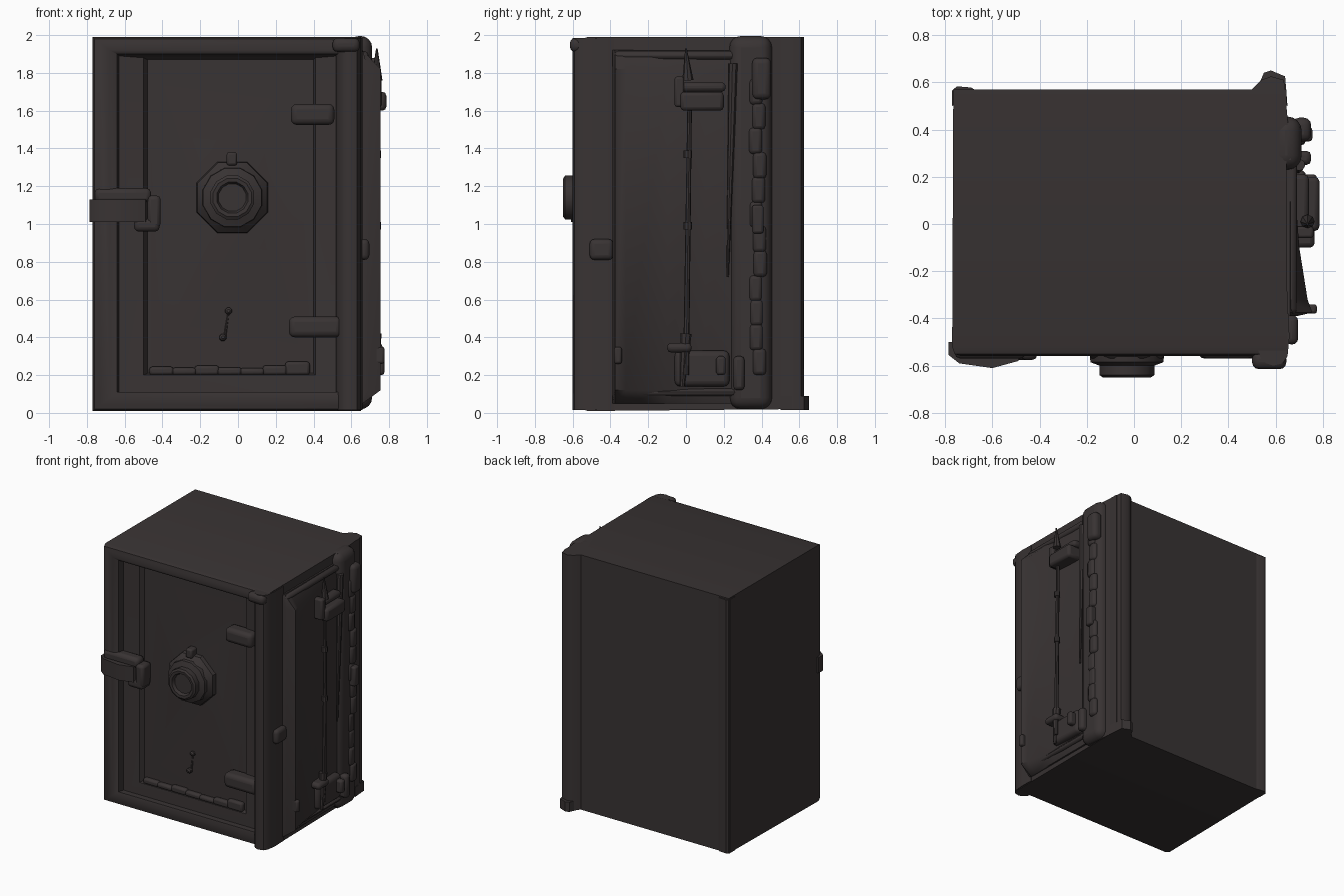
import bpy, bmesh, math, random
from mathutils import Vector

random.seed(4)
cube = bpy.data.objects.get("Cube")
if cube:
    bpy.data.objects.remove(cube, do_unlink=True)

# One dark iron colour
iron = bpy.data.materials.new("dark_iron")
iron.use_nodes = True
IRON_COLOUR = (0.040, 0.033, 0.033, 1)
iron.diffuse_color = IRON_COLOUR
shader = iron.node_tree.nodes["Principled BSDF"]
shader.inputs["Base Color"].default_value = IRON_COLOUR
shader.inputs["Roughness"].default_value = 0.7


def finish(name, bm, bevel=0.0, segments=2, angle=40):
    bmesh.ops.recalc_face_normals(bm, faces=bm.faces)
    mesh = bpy.data.meshes.new(name)
    bm.to_mesh(mesh)
    bm.free()
    obj = bpy.data.objects.new(name, mesh)
    bpy.context.collection.objects.link(obj)
    mesh.materials.append(iron)
    if bevel:
        mod = obj.modifiers.new("soft_edges", 'BEVEL')
        mod.width, mod.segments = bevel, segments
    bpy.ops.object.select_all(action='DESELECT')
    obj.select_set(True)
    bpy.context.view_layer.objects.active = obj
    bpy.ops.object.shade_smooth_by_angle(angle=math.radians(angle))
    return obj


def box(name, x, y, z, bevel=0.012, segments=2):
    bm = bmesh.new()
    bmesh.ops.create_cube(bm, size=1)
    for v in bm.verts:
        v.co = Vector([(r[0] + r[1]) / 2 + c * (r[1] - r[0]) for c, r in zip(v.co, (x, y, z))])
    return finish(name, bm, bevel, segments)


def loft(name, rings, angle=40):
    """Skin a list of equal point rings and cap both ends."""
    bm = bmesh.new()
    loops = [[bm.verts.new(p) for p in ring] for ring in rings]
    for a, b in zip(loops, loops[1:]):
        for i in range(len(a)):
            j = (i + 1) % len(a)
            bm.faces.new((a[i], a[j], b[j], b[i]))
    bm.faces.new(loops[0])
    bm.faces.new(loops[-1])
    return finish(name, bm, angle=angle)


def column(name, outline, z0, z1):
    return loft(name, [[(x, y, z) for x, y in outline] for z in (z0, z1)])


def turned(name, x, z, profile, sides):
    """Round part facing forwards, from (radius, y) pairs."""
    rings = [[(x + r * math.sin(math.tau * (i + 0.5) / sides), y,
               z + r * math.cos(math.tau * (i + 0.5) / sides)) for i in range(sides)]
             for r, y in profile]
    return loft(name, rings, angle=35)


def rod(name, start, end, r0, r1, sides=8):
    start, end = Vector(start), Vector(end)
    bm = bmesh.new()
    bmesh.ops.create_cone(bm, cap_ends=True, segments=sides, radius1=r0, radius2=r1,
                          depth=(end - start).length)
    turn = (end - start).to_track_quat('Z', 'Y')
    for v in bm.verts:
        v.co = turn @ v.co + (start + end) / 2
    return finish(name, bm)


def rect(x0, x1, z0, z1, y):
    return [(x0, y, z0), (x1, y, z0), (x1, y, z1), (x0, y, z1)]


# Safe body with rounded front frame, recess and sunken door that swells to the dial
loft("safe_body", [
    rect(-0.765, 0.645, 0.02, 1.99, 0.57),
    rect(-0.77, 0.65, 0.01, 1.99, -0.52),
    rect(-0.76, 0.64, 0.02, 1.98, -0.55),
    rect(-0.73, 0.61, 0.04, 1.96, -0.56),
    rect(-0.68, 0.57, 0.08, 1.92, -0.56),
    rect(-0.64, 0.54, 0.11, 1.90, -0.545),
    rect(-0.63, 0.53, 0.11, 1.89, -0.50),
    rect(-0.50, 0.41, 0.20, 1.88, -0.49),
    rect(-0.48, 0.40, 0.21, 1.87, -0.46),
    rect(-0.42, 0.35, 0.28, 1.78, -0.46),
    rect(-0.20, 0.14, 0.90, 1.38, -0.50)])

# Front left column swelling beyond the frame
column("front_left_column", [(0.52, -0.52), (0.535, -0.565), (0.56, -0.59), (0.59, -0.60),
                             (0.63, -0.59), (0.65, -0.56), (0.658, -0.48), (0.655, -0.38),
                             (0.62, -0.38)], 0.015, 1.985)
box("top_left_corner", (0.5, 0.645), (-0.615, -0.54), (1.91, 1.985), 0.03, 3)

# Back corner posts and foot
column("back_left_post", [(0.49, 0.56), (0.54, 0.61), (0.58, 0.625), (0.635, 0.61),
                          (0.65, 0.45), (0.665, 0.27), (0.6, 0.27)], 0.02, 1.99)
column("back_right_post", [(-0.77, 0.5), (-0.77, 0.565), (-0.75, 0.583),
                           (-0.69, 0.578), (-0.66, 0.56)], 0.02, 1.98)
column("back_left_foot", [(0.52, 0.57), (0.55, 0.64), (0.58, 0.65),
                          (0.64, 0.625), (0.65, 0.5)], 0.015, 0.09)

# Combination dial
DIAL_X, DIAL_Z = -0.03, 1.14
turned("dial_plate", DIAL_X, DIAL_Z, [(0.21, -0.46), (0.2, -0.53), (0.16, -0.57)], 8)
turned("dial_ring", DIAL_X, DIAL_Z, [(0.165, -0.53), (0.16, -0.585), (0.12, -0.60),
                                     (0.12, -0.64), (0.105, -0.65), (0.085, -0.648),
                                     (0.075, -0.625)], 12)
box("dial_pointer", (-0.06, -0.005), (-0.56, -0.47), (1.31, 1.38))

# Door latch wrapping the right edge
latch_outline = [(-0.785, -0.50), (-0.785, -0.555), (-0.74, -0.59), (-0.60, -0.61),
                 (-0.49, -0.58), (-0.46, -0.49)]
column("latch_plate", latch_outline, 1.01, 1.13)
box("latch_backing", (-0.76, -0.46), (-0.57, -0.48), (1.11, 1.19), 0.025)
box("latch_grip", (-0.55, -0.415), (-0.575, -0.47), (0.96, 1.03), 0.025, 3)
box("latch_grip_end", (-0.48, -0.41), (-0.575, -0.47), (0.98, 1.15), 0.02)

# Door hinges
for name, x, z in (("upper", (0.28, 0.51), 1.58), ("lower", (0.27, 0.55), 0.455)):
    box(name + "_hinge", x, (-0.57, -0.46), (z - 0.055, z + 0.055), 0.03, 3)

# Door rivets and ragged lower lip
for x, z in ((-0.05, 0.54), (-0.08, 0.4)):
    turned("door_rivet", x, z, [(0.022, -0.455), (0.018, -0.49), (0.008, -0.5)], 8)
rod("door_scratch", (-0.05, -0.47, 0.54), (-0.07, -0.465, 0.4), 0.008, 0.008)
for i in range(7):
    x = -0.47 + i * 0.12
    box("door_lip", (x, x + 0.13), (-0.495, -0.45),
        (0.2, 0.235 + random.random() * 0.04), 0.015)

# Left side: flared panel with a raised front flange
flare = [(0.63, -0.39), (0.69, -0.39), (0.755, -0.375), (0.735, -0.32),
         (0.70, -0.1), (0.685, 0.1), (0.68, 0.26), (0.63, 0.26)]
loft("side_panel", [[(min(x, limit), y, z) for x, y in flare]
                    for z, limit in ((0.05, 0.66), (0.12, 0.8), (1.82, 0.8), (1.92, 0.66))])
box("flange_lower_tip", (0.69, 0.775), (-0.38, -0.34), (0.26, 0.35))
box("side_top_ledge", (0.64, 0.69), (-0.38, 0.3), (1.87, 1.915), 0.02)
box("side_bottom_ledge", (0.64, 0.70), (-0.33, 0.28), (0.09, 0.13), 0.02)
box("side_knob", (0.64, 0.695), (-0.51, -0.385), (0.81, 0.92), 0.025, 3)

# Rolled vertical bar with its broken inner edge
box("rolled_bar", (0.58, 0.71), (0.23, 0.455), (0.02, 1.995), 0.06, 4)
for i in range(12):
    z = 0.2 + i * 0.13
    y = 0.33 + random.random() * 0.03
    box("bar_ridge", (0.67, 0.718 + random.random() * 0.015), (y, y + 0.07),
        (z, z + 0.14), 0.02)
box("bar_clip", (0.67, 0.755), (0.35, 0.41), (0.95, 1.1))
box("bar_cap", (0.67, 0.75), (0.35, 0.45), (1.66, 1.88), 0.03, 3)
rod("bar_sliver", (0.70, 0.25, 1.85), (0.695, 0.22, 0.72), 0.025, 0.006)

# Upright bolt rod with brackets
rod("bolt_rod", (0.735, 0.0, 0.2), (0.735, 0.02, 1.68), 0.016, 0.012)
rod("bolt_spike", (0.735, 0.01, 1.76), (0.735, 0.0, 1.93), 0.03, 0.004)
rod("bolt_foot", (0.73, 0.0, 0.42), (0.73, -0.02, 0.14), 0.03, 0.012)
for z in (0.97, 1.35):
    rod("rod_collar", (0.735, 0.01, z), (0.735, 0.01, z + 0.04), 0.022, 0.022)
box("upper_bracket", (0.66, 0.785), (-0.03, 0.2), (1.60, 1.70), 0.02)
box("upper_bracket_arm", (0.66, 0.76), (-0.06, -0.01), (1.62, 1.78))
box("upper_bracket_strap", (0.66, 0.74), (-0.05, 0.21), (1.70, 1.75), 0.02)
box("lower_bracket", (0.65, 0.73), (-0.06, 0.23), (0.14, 0.33), 0.03, 3)
box("lower_bracket_arm", (0.66, 0.765), (-0.1, 0.03), (0.32, 0.37), 0.02)
box("lower_bracket_pin", (0.69, 0.775), (0.16, 0.21), (0.2, 0.3), 0.015)
box("lower_bar_clip", (0.66, 0.75), (0.25, 0.31), (0.12, 0.3), 0.02)
